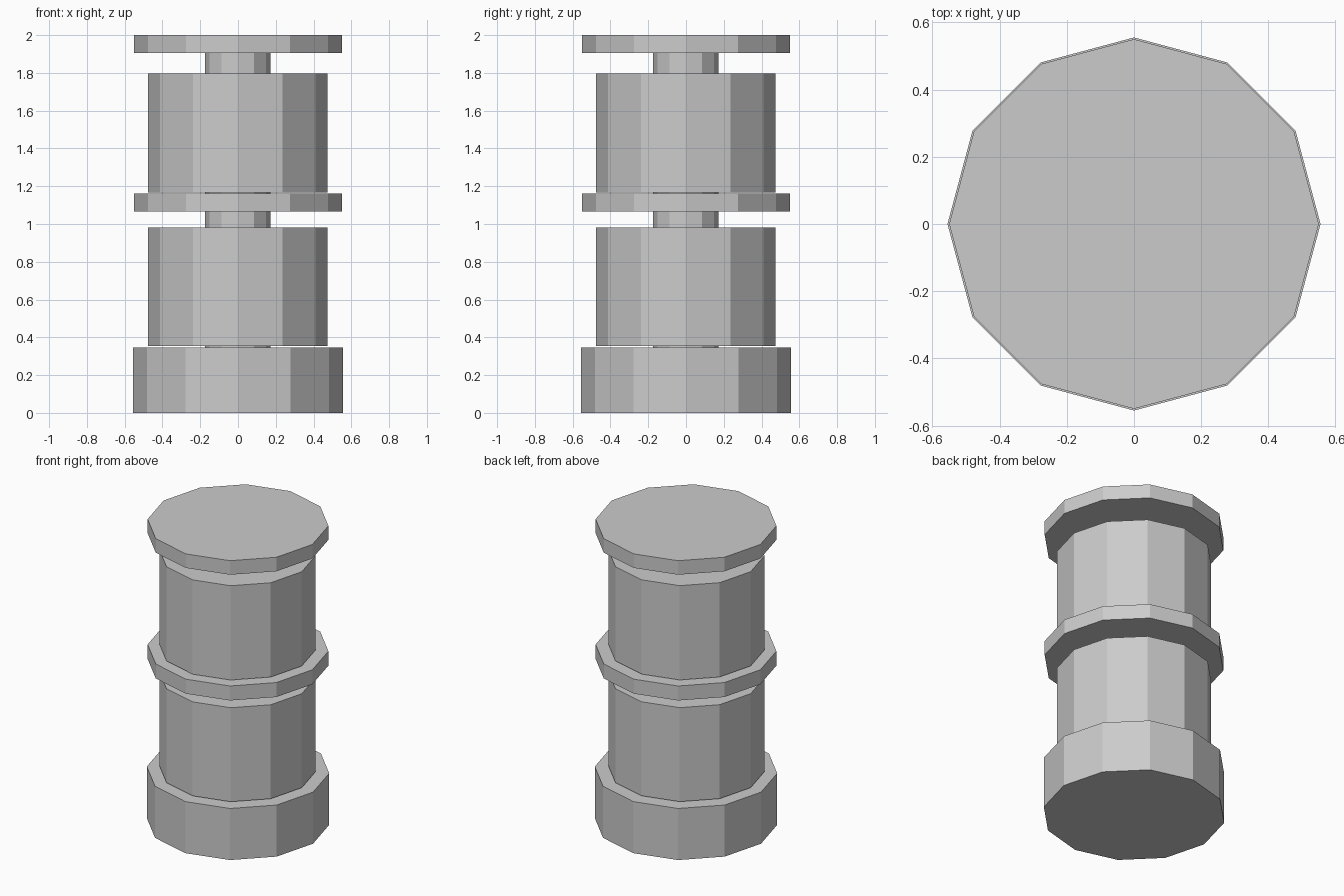
import bpy

if "Cube" in bpy.data.objects:
    bpy.data.objects.remove(bpy.data.objects["Cube"])


def drum(name, radius, z0, z1, x=0.0, y=0.0):
    """Flat-shaded 12-sided cylinder with corners on the x and y axes."""
    bpy.ops.mesh.primitive_cylinder_add(
        vertices=12, radius=radius, depth=z1 - z0,
        location=(x, y, (z0 + z1) / 2))
    obj = bpy.context.object
    obj.name = name
    obj.data.name = name
    return obj


# Thick foot and two thin flanges
drum("base", 0.555, 0.0, 0.345)
drum("middle_flange", 0.55, 1.065, 1.162)
drum("top_flange", 0.55, 1.906, 2.0)

# Two wide drums, slightly off the axis
drum("lower_drum", 0.475, 0.353, 0.982, x=-0.002, y=-0.002)
drum("upper_drum", 0.475, 1.167, 1.798, x=-0.002, y=-0.002)

# Narrow spindle sections seen in the gaps between the drums and flanges
for name, z0, z1 in (("lower_spindle", 0.345, 1.065),
                     ("upper_spindle", 1.162, 1.906)):
    drum(name, 0.173, z0, z1, x=-0.002, y=-0.002)
